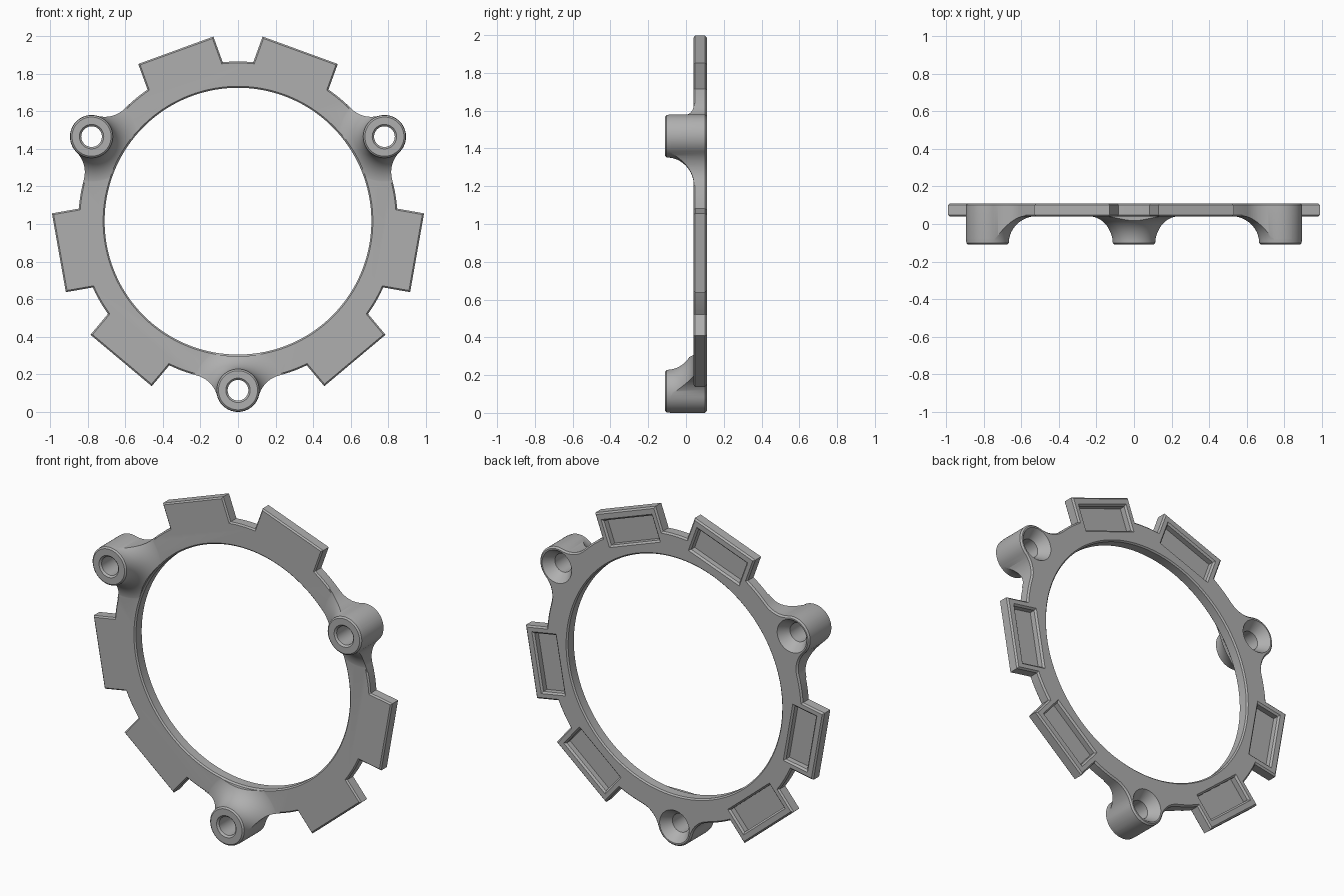
import bpy, bmesh
from math import sin, cos, asin, acos, atan2, radians, pi, sqrt

CENTRE_Z = 1.015
RING, HOLE = 0.85, 0.71              # ring outer and inner radius
PAD_R, PAD_W = 0.968, 0.213          # pad reach and half width
BOSS_D, BOSS_R, FILLET = 0.9, 0.115, 0.15
BACK, FRONT, BOSS_FRONT = 0.11, 0.04, -0.11
BOSS_ANGLES = [radians(30 + 120 * k) for k in range(3)]
PAD_ANGLES = [a + radians(s) for a in BOSS_ANGLES for s in (40, 80)]

if "Cube" in bpy.data.objects:
    bpy.data.objects.remove(bpy.data.objects["Cube"])

grey = bpy.data.materials.new("matte_grey")
grey.use_nodes = True
colour = (0.43, 0.43, 0.43, 1)
grey.diffuse_color = colour
grey.node_tree.nodes["Principled BSDF"].inputs["Base Color"].default_value = colour


def place(n, t, angle, y):
    """Radial and tangential distance at a ring angle, to world space."""
    return (n * cos(angle) - t * sin(angle), y,
            CENTRE_Z + n * sin(angle) + t * cos(angle))


def loft(name, loops):
    """Closed solid through loops of equal point count."""
    bm = bmesh.new()
    rows = [[bm.verts.new(p) for p in loop] for loop in loops]
    count = len(rows[0])
    for a, b in zip(rows, rows[1:]):
        for i in range(count):
            j = (i + 1) % count
            bm.faces.new((a[i], a[j], b[j], b[i]))
    bm.faces.new(rows[0])
    bm.faces.new(rows[-1][::-1])
    bmesh.ops.recalc_face_normals(bm, faces=bm.faces)
    mesh = bpy.data.meshes.new(name)
    bm.to_mesh(mesh)
    bm.free()
    mesh.materials.append(grey)
    ob = bpy.data.objects.new(name, mesh)
    bpy.context.scene.collection.objects.link(ob)
    return ob


def lathe(name, profile, distance=0.0, angle=0.0, sides=72):
    """Turned solid from (radius, y) pairs, placed on the ring."""
    turns = [2 * pi * (i + 0.37) / sides for i in range(sides)]
    return loft(name, [[place(distance + r * cos(a), r * sin(a), angle, y)
                        for a in turns] for r, y in profile])


def combine(ob, other, operation):
    mod = ob.modifiers.new(operation.lower(), 'BOOLEAN')
    mod.operation, mod.solver, mod.object = operation, 'EXACT', other
    bpy.context.view_layer.objects.active = ob
    bpy.ops.object.modifier_apply(modifier=mod.name)
    bpy.data.objects.remove(other)


def arc(start, end, steps):
    return [start + (end - start) * i / steps for i in range(steps + 1)]


def outline(y, grow):
    """Ring outline with six pads and three filleted bosses, offset by grow."""
    ring, width, boss = RING + grow, PAD_W + grow, BOSS_R + grow
    fillet = FILLET - grow
    far, near = RING + FILLET, BOSS_R + FILLET
    bend = acos((far ** 2 + BOSS_D ** 2 - near ** 2) / (2 * far * BOSS_D))
    fn, ft = far * cos(bend), far * sin(bend)
    phi = atan2(ft, fn - BOSS_D)
    half = [(BOSS_D + boss * cos(a), boss * sin(a)) for a in arc(0, phi, 14)]
    half += [(fn + fillet * cos(a), ft + fillet * sin(a))
             for a in arc(phi + pi, bend + pi, 12)]
    boss_shape = [(n, -t) for n, t in half[:0:-1]] + half
    root = sqrt(ring ** 2 - width ** 2)
    reach = PAD_R + grow
    pad_shape = [(root, -width), (reach, -width), (reach, width), (root, width)]
    pad_span = asin(width / ring)
    points = []
    for k in range(9):
        angle = radians(30 + 40 * k)
        shape = pad_shape if k % 3 else boss_shape
        points += [place(n, t, angle, y) for n, t in shape]
        # ring arc up to the next feature
        begin = angle + (pad_span if k % 3 else bend)
        finish = angle + radians(40) - (pad_span if (k + 1) % 3 else bend)
        points += [place(ring, 0, a, y) for a in arc(begin, finish, 5)[1:-1]]
    return points


# Full-depth body, chamfered along the back edge
body = loft("mounting_ring", [outline(y, g) for y, g in
            ((-0.2, 0), (BACK - 0.009, 0), (BACK, -0.009))])

# Plate envelope with a chamfered front edge, plus flared boss forms
envelope = loft("plate_envelope", [outline(y, g) for y, g in
                ((FRONT, -0.008), (FRONT + 0.011, 0.003), (0.2, 0.003))])
flare = [(0.104, BOSS_FRONT), (0.113, BOSS_FRONT + 0.008)]
flare += [(0.265 - 0.152 * cos(a), -0.102 + 0.144 * sin(a))
          for a in arc(0, pi / 2, 16)[1:]]
flare.append((0.265, 0.15))
for angle in BOSS_ANGLES:
    combine(envelope, lathe("boss_flare", flare, BOSS_D, angle), 'UNION')
combine(body, envelope, 'INTERSECT')

# Central opening with eased rims
opening = [(HOLE + 0.009, -0.3), (HOLE + 0.009, FRONT - 0.001), (HOLE, FRONT + 0.008),
           (HOLE, BACK - 0.008), (HOLE + 0.02, BACK + 0.012)]
combine(body, lathe("opening_cutter", opening, sides=160), 'DIFFERENCE')

# Screw holes, countersunk from the back
screw = [(0.085, -0.13), (0.055, -0.1), (0.055, 0.05), (0.105, 0.12)]
for angle in BOSS_ANGLES:
    combine(body, lathe("screw_cutter", screw, BOSS_D, angle, 48), 'DIFFERENCE')

# Rectangular recess in the back of each pad
for angle in PAD_ANGLES:
    loops = []
    for y, grow in ((0.068, 0), (0.1, 0), (0.12, 0.02)):
        inner, outer, width = 0.775 - grow, 0.918 + grow, 0.17 + grow
        loops.append([place(n, t, angle, y) for n, t in
                      ((inner, -width), (outer, -width), (outer, width), (inner, width))])
    combine(body, loft("recess_cutter", loops), 'DIFFERENCE')

# Smooth curved walls, keep edges crisp
bpy.ops.object.select_all(action='DESELECT')
body.select_set(True)
bpy.context.view_layer.objects.active = body
bpy.ops.object.shade_smooth_by_angle(angle=radians(30))
